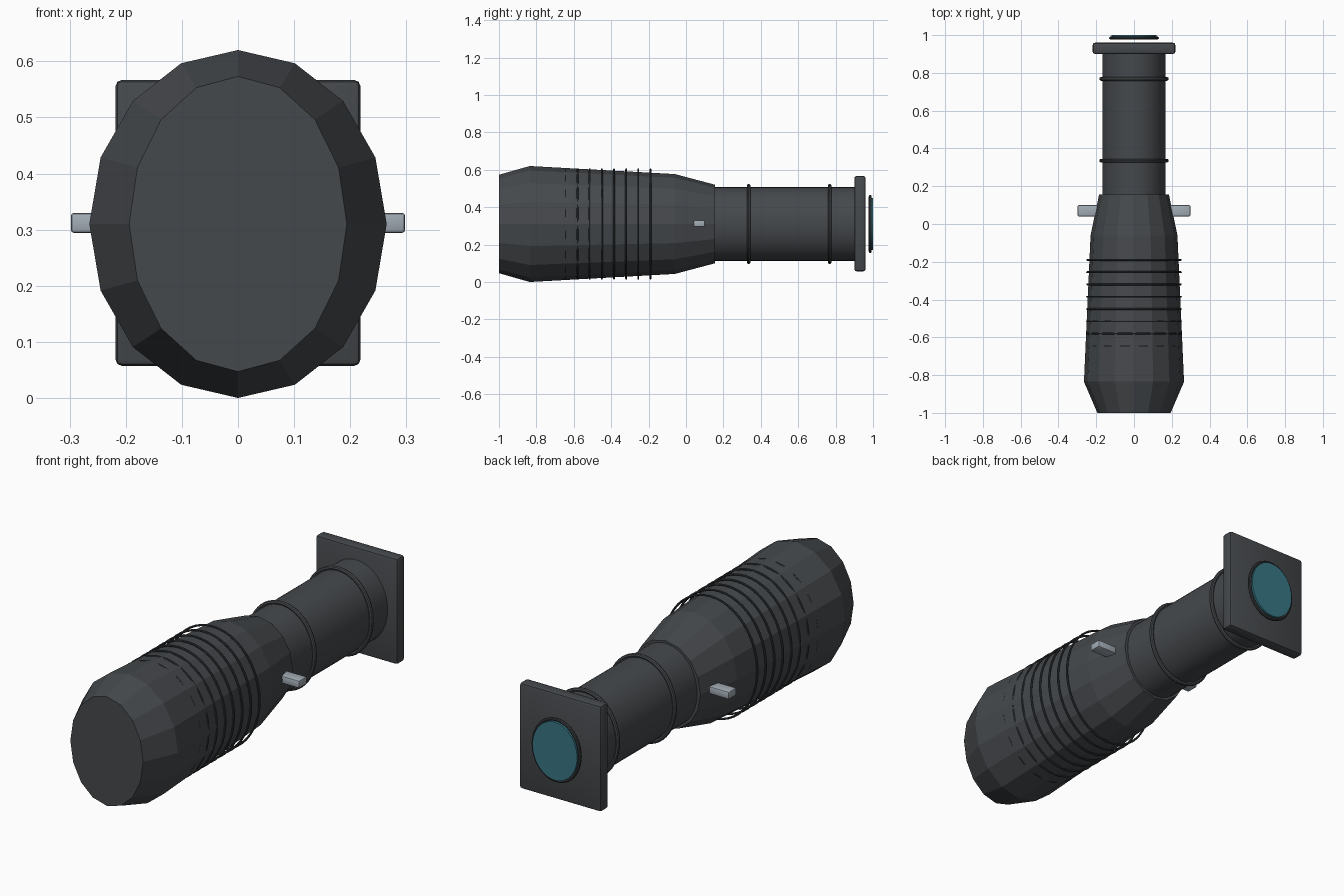
import bpy, bmesh, math

if "Cube" in bpy.data.objects:
    bpy.data.objects.remove(bpy.data.objects["Cube"])

CZ = 0.31  # height of the long axis


def material(name, rgb):
    m = bpy.data.materials.new(name)
    m.diffuse_color = (*rgb, 1)
    m.use_nodes = True
    m.node_tree.nodes["Principled BSDF"].inputs["Base Color"].default_value = m.diffuse_color
    return m


BODY = material("charcoal", (0.06, 0.066, 0.072))
RING = material("black rubber", (0.04, 0.043, 0.047))
GLASS = material("teal glass", (0.04, 0.18, 0.23))
METAL = material("light grey metal", (0.36, 0.41, 0.46))


def finish(name, bm, mat, smooth):
    bmesh.ops.recalc_face_normals(bm, faces=bm.faces)
    me = bpy.data.meshes.new(name)
    bm.to_mesh(me)
    bm.free()
    me.materials.append(mat)
    ob = bpy.data.objects.new(name, me)
    bpy.context.collection.objects.link(ob)
    if smooth:
        bpy.ops.object.select_all(action='DESELECT')
        ob.select_set(True)
        bpy.context.view_layer.objects.active = ob
        bpy.ops.object.shade_smooth_by_angle(angle=math.radians(40))
    return ob


def loft(name, stations, sides, mat, smooth=True, loop=False):
    """Skin oval sections (y, x radius, z radius) along the y axis."""
    bm = bmesh.new()
    rings = []
    for y, rx, rz in stations:
        rings.append([bm.verts.new((rx * math.sin(a), y, CZ + rz * math.cos(a)))
                      for a in (2 * math.pi * i / sides for i in range(sides))])
    pairs = list(zip(rings, rings[1:]))
    if loop:
        pairs.append((rings[-1], rings[0]))
    else:
        bm.faces.new(rings[0])
        bm.faces.new(rings[-1])
    for a, b in pairs:
        for i in range(sides):
            j = (i + 1) % sides
            bm.faces.new((a[i], a[j], b[j], b[i]))
    return finish(name, bm, mat, smooth)


def oval_ring(name, y, rx, rz, r, mat):
    """Oval hoop with a round cross-section."""
    angles = [2 * math.pi * k / 8 for k in range(8)]
    return loft(name, [(y + r * math.sin(t), rx + r * math.cos(t), rz + r * math.cos(t))
                       for t in angles], 48, mat, loop=True)


def box(name, centre, size, bevel, mat):
    bm = bmesh.new()
    bmesh.ops.create_cube(bm, size=1)
    for v in bm.verts:
        v.co = [c + s * k for c, s, k in zip(centre, size, v.co)]
    bmesh.ops.bevel(bm, geom=bm.edges[:], offset=bevel, segments=2,
                    profile=0.5, affect='EDGES')
    return finish(name, bm, mat, True)


# Faceted handle that swells and tapers
loft("grip", [(-1.0, 0.194, 0.263), (-0.835, 0.265, 0.31),
              (-0.06, 0.23, 0.267), (0.155, 0.185, 0.21)], 16, BODY, smooth=False)

# Thin ribs around the handle
for i in range(8):
    oval_ring(f"grip_rib_{i + 1}", -0.19 - 0.065 * i, 0.248, 0.292, 0.005, RING)

# Neck with two collars
loft("neck_tube", [(0.1, 0.168, 0.197), (0.92, 0.168, 0.197)], 48, BODY)
for i, y in enumerate((0.335, 0.768)):
    oval_ring(f"neck_collar_{i + 1}", y, 0.174, 0.204, 0.01, BODY)

# Square end plate
box("end_plate", (0, 0.93, CZ + 0.002), (0.437, 0.06, 0.51), 0.012, BODY)

# Lens and its rim, standing just clear of the plate
loft("lens", [(0.983, 0.119, 0.14), (1.0, 0.119, 0.14)], 48, GLASS)
oval_ring("lens_rim", 0.985, 0.124, 0.147, 0.008, RING)

# Side buttons
for name, s in (("left_button", -1), ("right_button", 1)):
    box(name, (s * 0.238, 0.07, CZ + 0.002), (0.12, 0.06, 0.036), 0.006, METAL)
